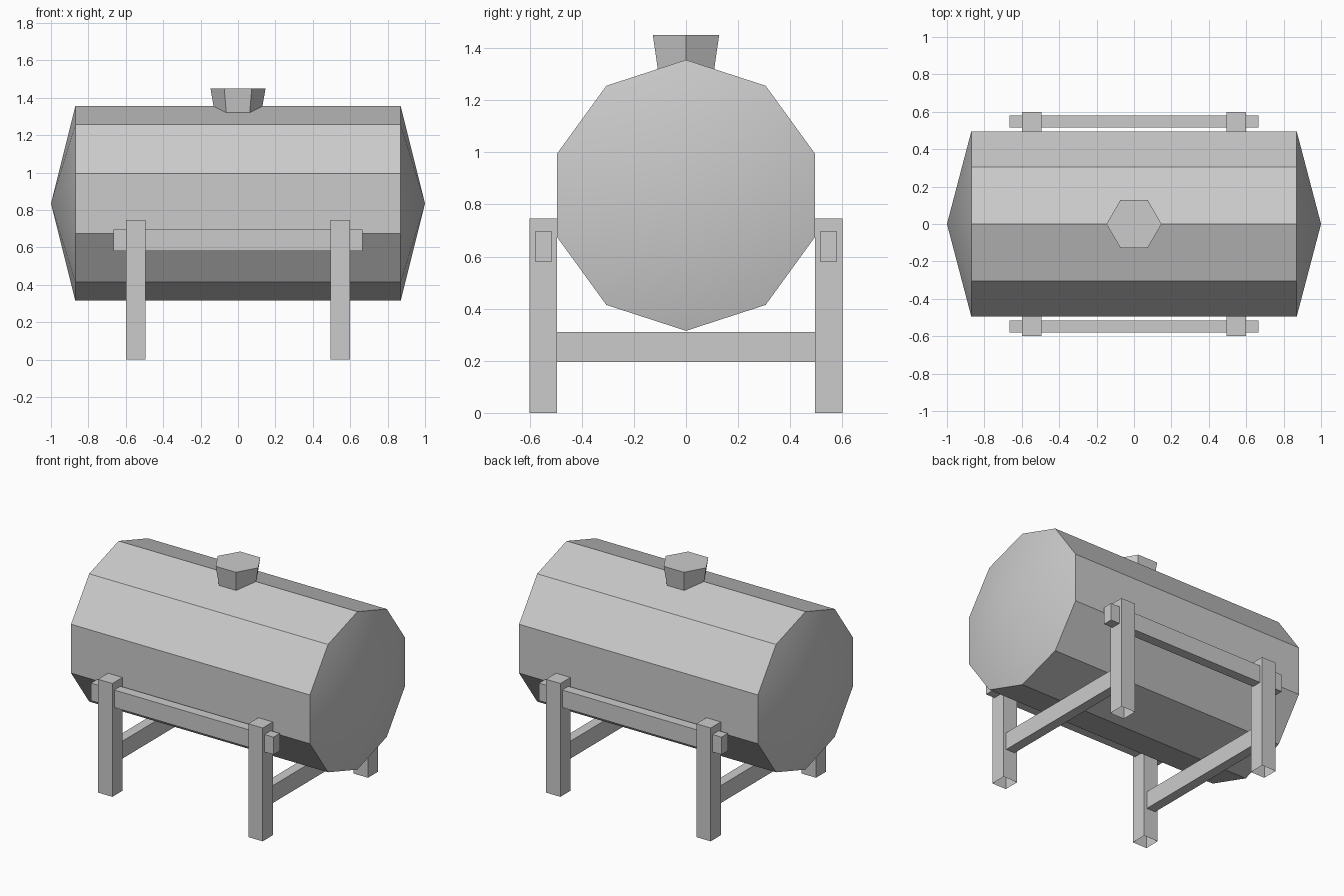
import bpy
import bmesh
from math import radians

if "Cube" in bpy.data.objects:
    bpy.data.objects.remove(bpy.data.objects["Cube"], do_unlink=True)

grey = bpy.data.materials.new("plain_grey")
grey.use_nodes = True
colour = (0.6, 0.6, 0.6, 1)
grey.diffuse_color = colour
grey.node_tree.nodes["Principled BSDF"].inputs["Base Color"].default_value = colour


def finish(name):
    obj = bpy.context.object
    obj.name = name
    obj.data.materials.append(grey)
    bpy.ops.object.transform_apply(location=False, rotation=True, scale=True)
    return obj


def box(name, centre, size):
    bpy.ops.mesh.primitive_cube_add(size=1, location=centre)
    bpy.context.object.scale = size
    return finish(name)


def remove_bottom(obj):
    bm = bmesh.new()
    bm.from_mesh(obj.data)
    under = [f for f in bm.faces if f.normal.z < -0.9]
    bmesh.ops.delete(bm, geom=under, context="FACES")
    bm.to_mesh(obj.data)
    bm.free()


# Ten-sided tank lying along x, with its end centres pulled out to points
bpy.ops.mesh.primitive_cylinder_add(
    vertices=10, radius=0.52, depth=1.74, end_fill_type="TRIFAN",
    location=(0, 0, 0.835), rotation=(radians(90), 0, radians(90)))
tank = finish("tank")
for v in tank.data.vertices:
    if v.co.yz.length < 0.01:
        v.co.x = 1 if v.co.x > 0 else -1
bpy.ops.object.shade_smooth_by_angle(angle=radians(30))

# Flared six-sided filler cap
bpy.ops.mesh.primitive_cone_add(
    vertices=6, radius1=0.12, radius2=0.147, depth=0.16,
    location=(0, 0, 1.37), rotation=(0, 0, radians(30)))
finish("filler_cap")

# Stand: hollow-footed legs, side rails and cross beams
POST = 0.5475
for y, side in ((-POST, "front"), (POST, "back")):
    box(side + "_rail", (0, y, 0.638), (1.33, 0.065, 0.115))
    for x, end in ((-POST, "right"), (POST, "left")):
        leg = box(f"{side}_{end}_leg", (x, y, 0.373), (0.105, 0.105, 0.746))
        remove_bottom(leg)
for x, end in ((-POST, "right"), (POST, "left")):
    box(end + "_cross_beam", (x, 0, 0.253), (0.065, 0.99, 0.115))
